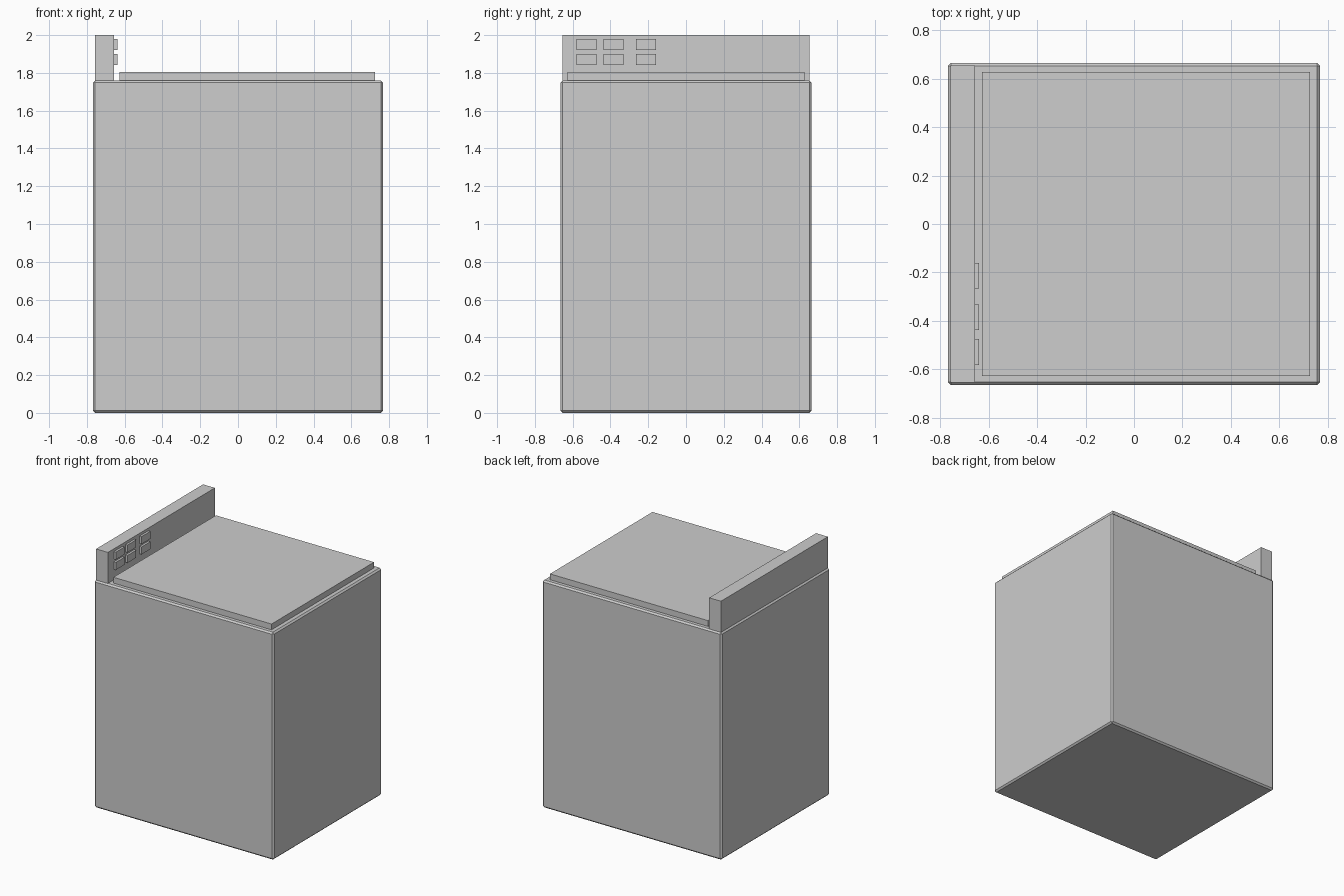
import bpy
import bmesh
from mathutils import Vector

cube = bpy.data.objects.get("Cube")
if cube:
    bpy.data.objects.remove(cube, do_unlink=True)

GREY = (0.61, 0.61, 0.61, 1.0)
grey = bpy.data.materials.new("plain grey")
grey.use_nodes = True
grey.diffuse_color = GREY
grey.node_tree.nodes["Principled BSDF"].inputs["Base Color"].default_value = GREY


def box(name, low, high, chamfer=0.0):
    """Flat-shaded box between two corners, with optional chamfered edges."""
    low, high = Vector(low), Vector(high)
    bm = bmesh.new()
    bmesh.ops.create_cube(bm, size=1.0)
    bmesh.ops.scale(bm, vec=high - low, verts=bm.verts)
    bmesh.ops.translate(bm, vec=(low + high) / 2, verts=bm.verts)
    if chamfer:
        bmesh.ops.bevel(bm, geom=bm.edges[:], offset=chamfer,
                        segments=1, affect='EDGES')
    mesh = bpy.data.meshes.new(name)
    bm.to_mesh(mesh)
    bm.free()
    mesh.materials.append(grey)
    obj = bpy.data.objects.new(name, mesh)
    bpy.context.collection.objects.link(obj)
    return obj


# Main cabinet with narrow chamfers
TOP = 1.76
box("cabinet", (-0.768, -0.665, 0), (0.768, 0.665, TOP), chamfer=0.012)

# Raised lid
box("lid", (-0.628, -0.627, TOP - 0.005), (0.726, 0.627, 1.805))

# Upright control panel along one side
PANEL_FACE = -0.656
box("control_panel", (-0.757, -0.654, TOP - 0.005), (PANEL_FACE, 0.654, 2.0))

# Two rows of three push buttons
for row, z in enumerate((1.87, 1.95)):
    for col, y in enumerate((-0.528, -0.385, -0.213)):
        box(f"button_{row + 1}_{col + 1}",
            (PANEL_FACE - 0.005, y - 0.053, z - 0.029),
            (-0.639, y + 0.053, z + 0.029))
